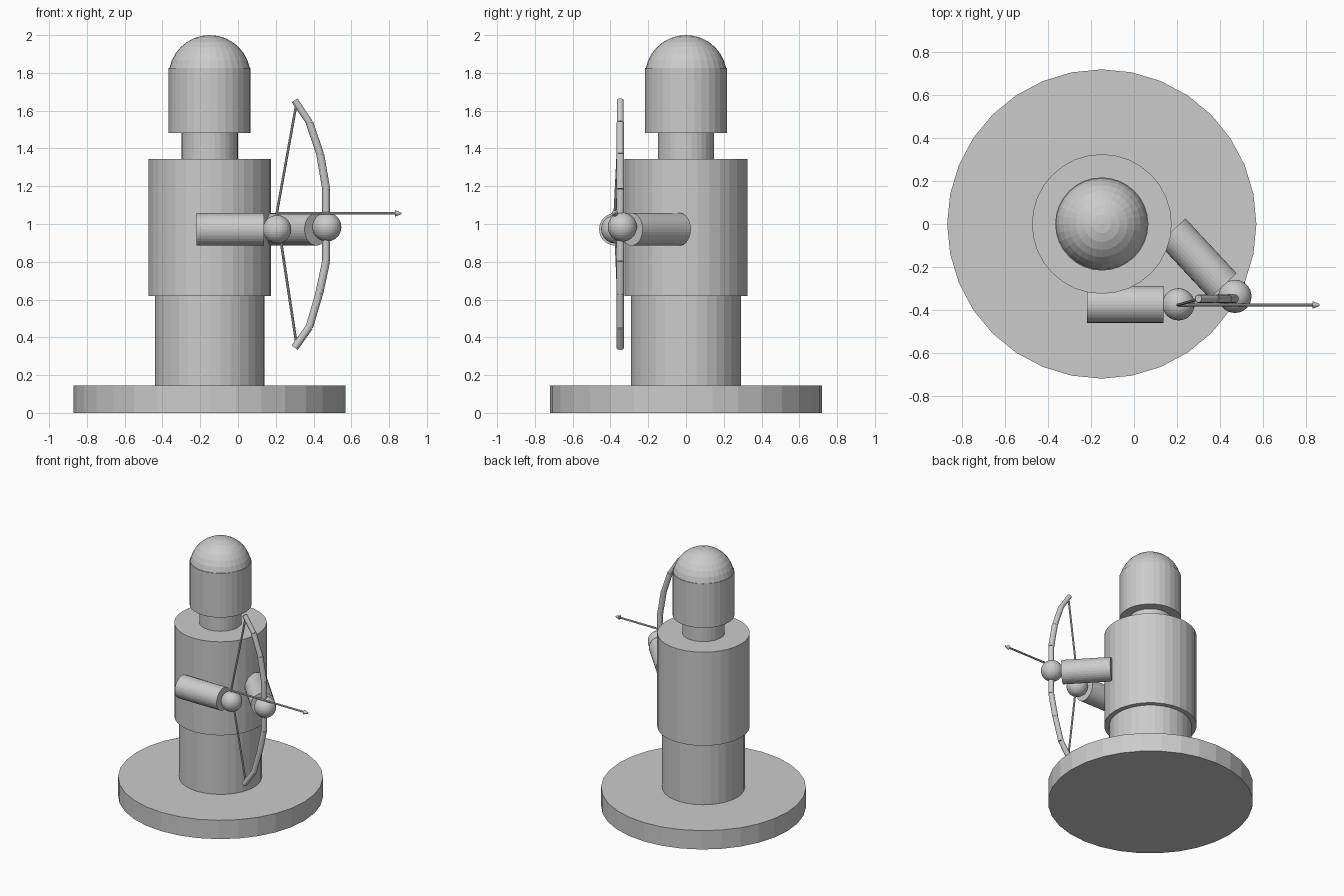
import bpy
from mathutils import Vector

if "Cube" in bpy.data.objects:
    bpy.data.objects.remove(bpy.data.objects["Cube"])

mat = bpy.data.materials.new("stone grey")
mat.diffuse_color = (0.6, 0.6, 0.6, 1)
mat.use_nodes = True
mat.node_tree.nodes["Principled BSDF"].inputs["Base Color"].default_value = mat.diffuse_color


def finish(name):
    ob = bpy.context.object
    ob.name = name
    ob.data.materials.append(mat)
    return ob


def rod(name, a, b, r1, r2=None, sides=32):
    """Cylinder or cone running from point a to point b."""
    a, b = Vector(a), Vector(b)
    d = b - a
    bpy.ops.mesh.primitive_cone_add(vertices=sides, radius1=r1,
                                    radius2=r1 if r2 is None else r2,
                                    depth=d.length, location=(a + b) / 2)
    ob = finish(name)
    ob.rotation_euler = Vector((0, 0, 1)).rotation_difference(d.normalized()).to_euler()
    return ob


def ball(name, c, r):
    bpy.ops.mesh.primitive_uv_sphere_add(segments=32, ring_count=16, radius=r, location=c)
    return finish(name)


# stacked body: name, radius, bottom, top
CX = -0.15
for name, r, z0, z1 in [("base", 0.72, 0, 0.146),
                        ("legs", 0.29, 0.146, 0.62),
                        ("torso", 0.325, 0.62, 1.345),
                        ("neck", 0.149, 1.345, 1.483),
                        ("head", 0.217, 1.483, 1.825)]:
    rod(name, (CX, 0, z0), (CX, 0, z1), r)
ball("helmet_dome", (CX, 0, 1.783), 0.217)

# arms and hands
rod("drawing_arm", (-0.22, -0.374, 0.972), (0.138, -0.374, 0.972), 0.086)
ball("drawing_hand", (0.207, -0.374, 0.972), 0.075)
rod("bow_arm", (0.177, -0.033, 0.972), (0.415, -0.288, 0.972), 0.086)
ball("bow_hand", (0.470, -0.337, 0.984), 0.077)

# bow: straight segments along a curved outline
BY = -0.348
path = [(0.30, 1.655), (0.378, 1.537), (0.435, 1.37), (0.467, 1.185),
        (0.467, 0.805), (0.43, 0.632), (0.378, 0.455), (0.30, 0.345)]
radii = [0.018, 0.020, 0.021, 0.021, 0.021, 0.020, 0.020]
for i, r in enumerate(radii):
    (xa, za), (xb, zb) = path[i], path[i + 1]
    rod(f"bow_limb_{i + 1}", (xa, BY, za), (xb, BY, zb), r, sides=12)

# bowstring pulled back to the nock
nock = (0.205, -0.377, 1.056)
for name, z in (("upper_string", 1.63), ("lower_string", 0.375)):
    rod(name, (0.308, BY, z), nock, 0.007, sides=8)

# arrow
rod("arrow_shaft", nock, (0.835, -0.377, 1.056), 0.007, sides=8)
rod("arrow_head", (0.832, -0.377, 1.056), (0.865, -0.377, 1.056), 0.017, 0.004, sides=12)
